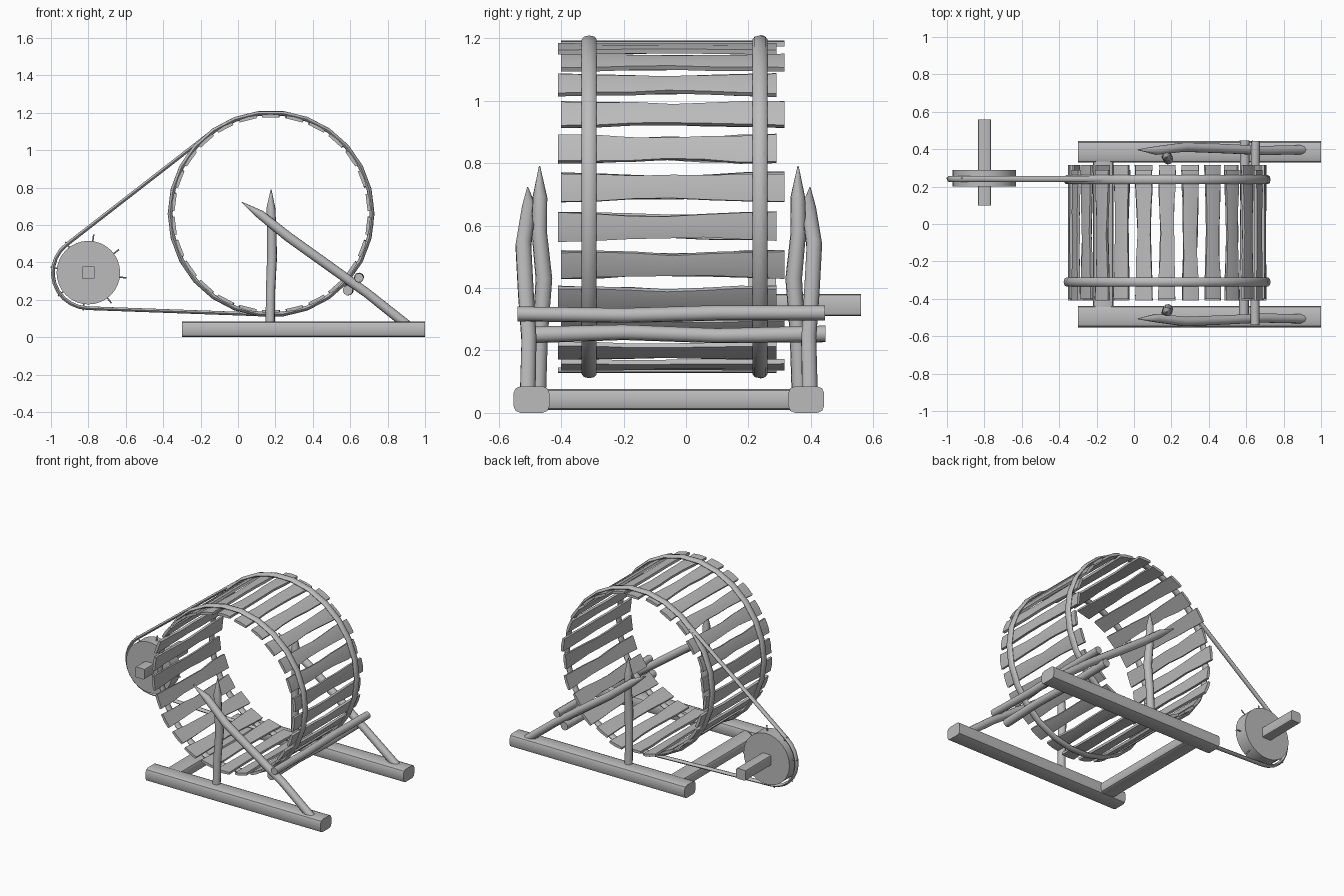
import bpy, bmesh, math, random
from mathutils import Vector

random.seed(4)
if "Cube" in bpy.data.objects:
    bpy.data.objects.remove(bpy.data.objects["Cube"])

wood = bpy.data.materials.new("grey wood")
wood.use_nodes = True
GREY = (0.5, 0.5, 0.5, 1)
wood.diffuse_color = GREY
wood.node_tree.nodes["Principled BSDF"].inputs["Base Color"].default_value = GREY

MID_Y = -0.055                      # middle of the stand
WHEEL = Vector((0.177, 0, 0.66))    # wheel centre
PULLEY = Vector((-0.80, 0, 0.345))  # pulley centre
Y = Vector((0, 1, 0))


def finish(name, bm, angle=40):
    bmesh.ops.recalc_face_normals(bm, faces=bm.faces)
    mesh = bpy.data.meshes.new(name)
    bm.to_mesh(mesh)
    bm.free()
    obj = bpy.data.objects.new(name, mesh)
    bpy.context.collection.objects.link(obj)
    mesh.materials.append(wood)
    bpy.ops.object.select_all(action='DESELECT')
    obj.select_set(True)
    bpy.context.view_layer.objects.active = obj
    bpy.ops.object.shade_smooth_by_angle(angle=math.radians(angle))
    return obj


def loft(name, sections, closed=False, angle=40):
    """Skin a row of equal-sized point loops; cap the ends unless closed."""
    bm = bmesh.new()
    loops = [[bm.verts.new(p) for p in s] for s in sections]
    n = len(loops[0])
    pairs = list(zip(loops, loops[1:]))
    if closed:
        pairs.append((loops[-1], loops[0]))
    else:
        bm.faces.new(loops[0])
        bm.faces.new(loops[-1])
    for a, b in pairs:
        for i in range(n):
            j = (i + 1) % n
            bm.faces.new((a[i], a[j], b[j], b[i]))
    return finish(name, bm, angle)


def oval(centre, u, v, ru, rv, n=10):
    turns = [2 * math.pi * i / n for i in range(n)]
    return [centre + u * (ru * math.cos(t)) + v * (rv * math.sin(t)) for t in turns]


def log(name, points, radii):
    pts = [Vector(p) for p in points]
    axis = (pts[-1] - pts[0]).normalized()
    u = axis.orthogonal().normalized()
    v = axis.cross(u)
    return loft(name, [oval(p, u, v, r, r) for p, r in zip(pts, radii)])


def beam(name, centre, size, chamfer, long_axis):
    bm = bmesh.new()
    bmesh.ops.create_cube(bm, size=1)
    for v in bm.verts:
        v.co = Vector(c + s * k for c, s, k in zip(centre, size, v.co))
    long_edges = [e for e in bm.edges
                  if abs((e.verts[0].co - e.verts[1].co)[long_axis]) > 0.001]
    bmesh.ops.bevel(bm, geom=long_edges, offset=chamfer, segments=2,
                    profile=0.5, affect='EDGES')
    return finish(name, bm)


def spoke(angle):
    return Vector((math.cos(angle), 0, math.sin(angle)))


# Stand: two ground beams, each with an upright and a leaning stake
for label, side in (("front", -1), ("back", 1)):
    def at(x, off, z):
        return (x, MID_Y + side * off, z)

    beam(label + "_ground_beam", at(0.35, 0.44, 0.0425), (1.3, 0.115, 0.085), 0.022, 0)
    log(label + "_upright_stake",
        [at(0.172, 0.418, 0.06), at(0.174, 0.412, 0.25), at(0.182, 0.400, 0.43),
         at(0.18, 0.415, 0.58), at(0.176, 0.413, 0.69), at(0.177, 0.414, 0.79)],
        [0.025, 0.025, 0.027, 0.025, 0.024, 0.002])
    log(label + "_leaning_stake",
        [at(0.91, 0.452, 0.06), at(0.69, 0.448, 0.235), at(0.48, 0.458, 0.385),
         at(0.27, 0.466, 0.535), at(0.12, 0.448, 0.655), at(0.02, 0.452, 0.722)],
        [0.026, 0.025, 0.026, 0.026, 0.024, 0.002])

beam("cross_beam", (-0.165, MID_Y, 0.0425), (0.11, 0.80, 0.068), 0.018, 1)

# Two rods clamping the leaning stakes
log("lower_rod", [(0.587, -0.49, 0.25), (0.59, -0.2, 0.258), (0.592, 0.1, 0.247),
                  (0.592, 0.447, 0.253)], [0.027, 0.025, 0.024, 0.027])
log("upper_rod", [(0.647, -0.54, 0.317), (0.645, -0.2, 0.312), (0.645, 0.1, 0.32),
                  (0.65, 0.445, 0.32)], [0.024, 0.024, 0.025, 0.024])

# Wheel hoops
SLATS = 26
for label, y in (("front_hoop", -0.31), ("back_hoop", 0.237)):
    sections = []
    for i in range(SLATS):
        d = spoke(2 * math.pi * i / SLATS)
        sections.append(oval(WHEEL + Y * y + d * 0.54, d, Y, 0.013, 0.024, 8))
    loft(label, sections, closed=True, angle=50)

# Wheel slats: thin uneven boards, alternately shifted
for i in range(SLATS):
    a = 2 * math.pi * (i + 0.5) / SLATS
    d, t = spoke(a), spoke(a + math.pi / 2)
    y0, y1 = (-0.41, 0.29) if i % 2 else (-0.40, 0.315)
    sections = []
    for k in range(7):
        f = k / 6
        half = 0.041 + 0.005 * math.cos(2 * math.pi * f) + random.uniform(-0.002, 0.002)
        shift = random.uniform(-0.003, 0.003)
        c = WHEEL + Y * (y0 + (y1 - y0) * f) + t * shift
        sections.append([c + d * r + t * (half * w) for w, r in
                         ((-1, 0.514), (-1, 0.529), (0, 0.533), (1, 0.529), (1, 0.514))])
    loft("wheel_slat_%02d" % (i + 1), sections)

# Pulley: disc, square spindle and short pegs round the rim
loft("pulley_disc", [oval(PULLEY + Y * y, spoke(0), spoke(math.pi / 2), 0.17, 0.17, 32)
                     for y in (0.20, 0.288)])
beam("pulley_spindle", (PULLEY.x, 0.33, PULLEY.z), (0.07, 0.46, 0.07), 0.01, 1)
for i in range(8):
    d = spoke(math.radians(-8 + 45 * i))
    root = PULLEY + Y * 0.245
    log("pulley_peg_%d" % (i + 1), [root + d * 0.15, root + d * 0.205], [0.004, 0.004])

# Drive belt: tangent lines joining arcs round the pulley and the back hoop
gap = WHEEL - PULLEY
R_WHEEL, R_PULLEY = 0.540, 0.190
heading = math.atan2(gap.z, gap.x)
spread = math.pi / 2 + math.asin((R_WHEEL - R_PULLEY) / gap.length)
top, bottom = heading + spread, heading - spread
sections = []
for centre, radius, start, end, steps in (
        (WHEEL, R_WHEEL, bottom, top, 18),
        (PULLEY, R_PULLEY, top, bottom + 2 * math.pi, 10)):
    for k in range(steps + 1):
        d = spoke(start + (end - start) * k / steps)
        sections.append(oval(centre + Y * 0.24 + d * radius, d, Y, 0.010, 0.016, 8))
loft("drive_belt", sections, closed=True, angle=50)
